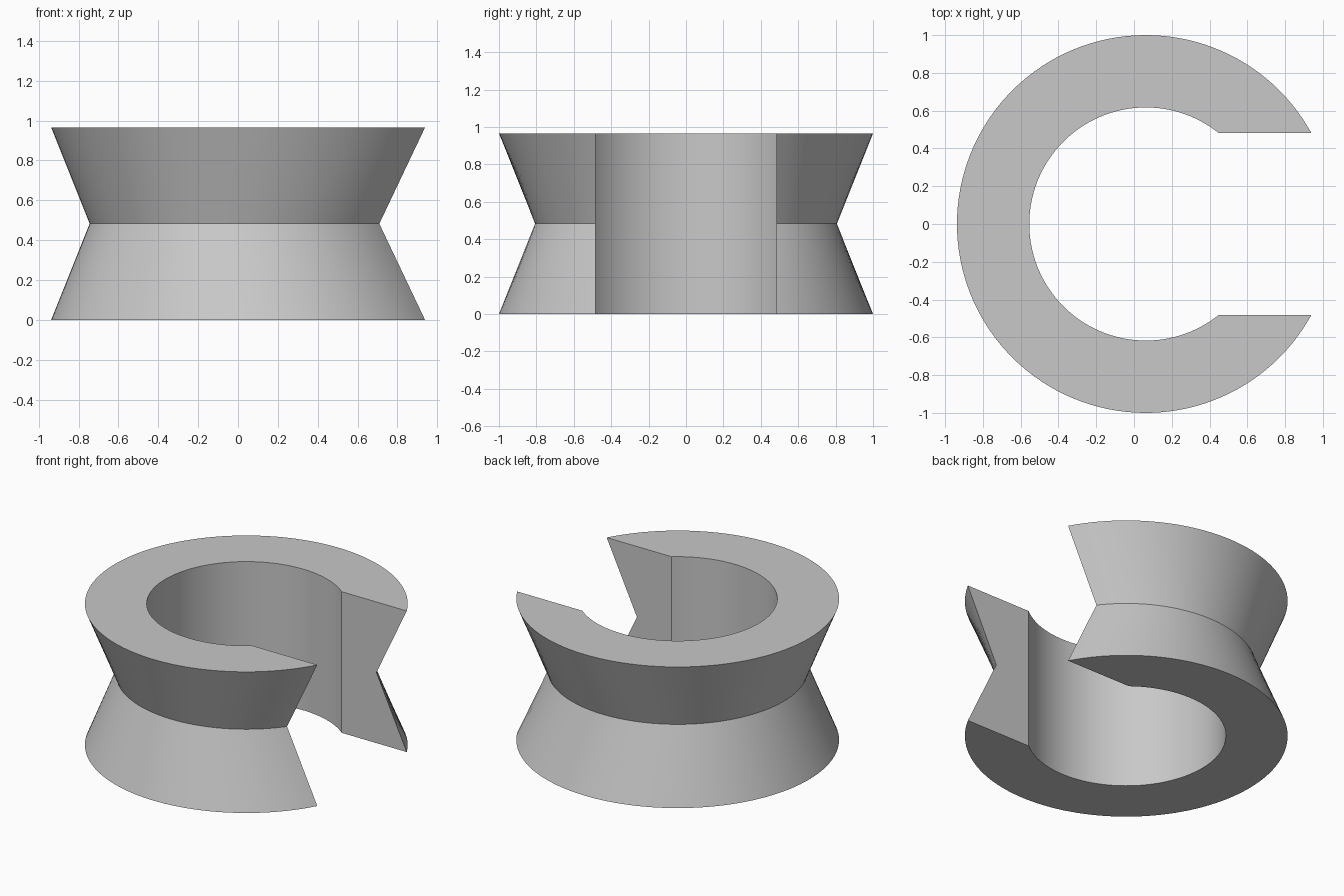
import bpy, bmesh, math

cube = bpy.data.objects.get("Cube")
if cube:
    bpy.data.objects.remove(cube, do_unlink=True)

CENTRE_X = 0.0627     # ring axis
HALF_SLOT = 0.483     # half the width of the opening
HEIGHT = 0.965
SEGMENTS = 112
# Cross-section (radius, height): straight bore, waisted outside
PROFILE = [(0.617, 0), (1.0, 0), (0.807, HEIGHT / 2), (1.0, HEIGHT), (0.617, HEIGHT)]

grey = bpy.data.materials.new("plain grey")
grey.use_nodes = True
colour = (0.58, 0.58, 0.58, 1)
grey.diffuse_color = colour
grey.node_tree.nodes["Principled BSDF"].inputs["Base Color"].default_value = colour

# Each profile point sweeps an arc that stops at the flat sides of the slot
bm = bmesh.new()
arcs = []
for r, z in PROFILE:
    start = math.asin(HALF_SLOT / r)
    sweep = 2 * math.pi - 2 * start
    angles = [start + sweep * i / SEGMENTS for i in range(SEGMENTS + 1)]
    arcs.append([bm.verts.new((CENTRE_X + r * math.cos(a), r * math.sin(a), z))
                 for a in angles])

# Skin neighbouring arcs, closing the section back to the bore
for a, b in zip(arcs, arcs[1:] + arcs[:1]):
    for i in range(SEGMENTS):
        bm.faces.new((a[i], b[i], b[i + 1], a[i + 1]))

# Flat end faces of the slot
for i in (0, -1):
    bm.faces.new([arc[i] for arc in arcs])
bmesh.ops.recalc_face_normals(bm, faces=bm.faces)

mesh = bpy.data.meshes.new("split_ring")
bm.to_mesh(mesh)
bm.free()
mesh.materials.append(grey)
ring = bpy.data.objects.new("split_ring", mesh)
bpy.context.collection.objects.link(ring)

# Smooth curved walls, crisp rims
bpy.ops.object.select_all(action='DESELECT')
ring.select_set(True)
bpy.context.view_layer.objects.active = ring
bpy.ops.object.shade_smooth_by_angle(angle=math.radians(30))
